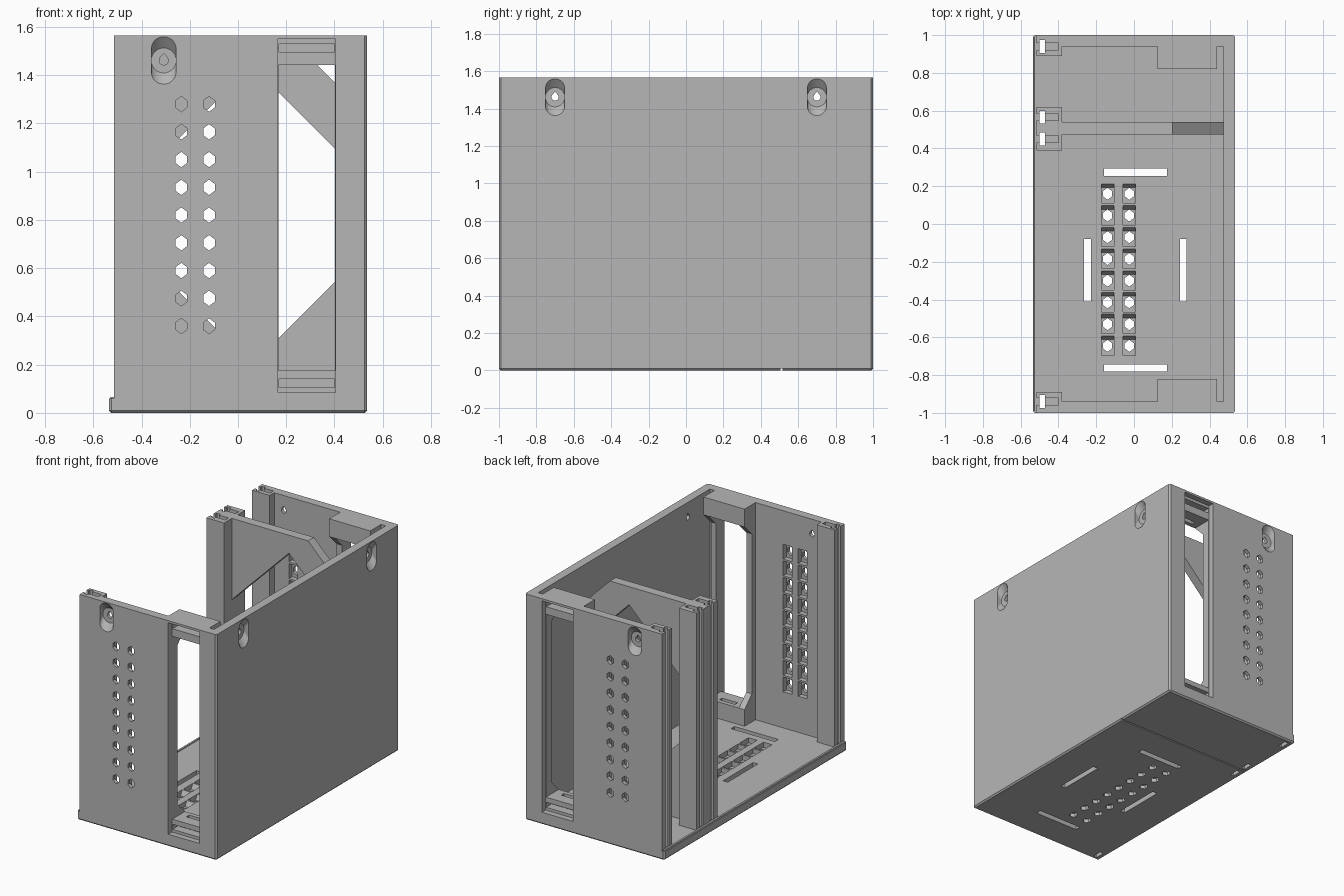
import bpy, bmesh, math

cube = bpy.data.objects.get("Cube")
if cube:
    bpy.data.objects.remove(cube, do_unlink=True)

GREY = (0.47, 0.47, 0.47, 1)
mat = bpy.data.materials.new("light_grey_plastic")
mat.use_nodes = True
mat.diffuse_color = GREY
mat.node_tree.nodes["Principled BSDF"].inputs["Base Color"].default_value = GREY

TOP, BASE, WALL = 1.565, 0.06, 0.06
LEFT, RIGHT = -0.515, 0.535


def ring(axis, pts, d):
    """Place a 2D outline on a plane across the given axis."""
    if axis == "x":
        return [(d, u, v) for u, v in pts]
    if axis == "y":
        return [(u, d, v) for u, v in pts]
    return [(u, v, d) for u, v in pts]


def loft(bm, a, b):
    """Closed solid between two outlines with equal point counts."""
    va, vb = [bm.verts.new(p) for p in a], [bm.verts.new(p) for p in b]
    bm.faces.new(va)
    bm.faces.new(vb[::-1])
    for i in range(len(va)):
        j = (i + 1) % len(va)
        bm.faces.new((va[j], va[i], vb[i], vb[j]))


def prism(bm, axis, pts, d0, d1):
    loft(bm, ring(axis, pts, d0), ring(axis, pts, d1))


def rect(u0, u1, v0, v1):
    return [(u0, v0), (u1, v0), (u1, v1), (u0, v1)]


def box(bm, x0, x1, y0, y1, z0, z1):
    prism(bm, "z", rect(x0, x1, y0, y1), z0, z1)


def finish(bm, name):
    bmesh.ops.recalc_face_normals(bm, faces=bm.faces[:])
    mesh = bpy.data.meshes.new(name)
    bm.to_mesh(mesh)
    bm.free()
    mesh.materials.append(mat)
    ob = bpy.data.objects.new(name, mesh)
    bpy.context.collection.objects.link(ob)
    return ob


def cut(ob, cutter):
    """Subtract a cutter and bake the result."""
    mod = ob.modifiers.new("cut", "BOOLEAN")
    mod.operation, mod.solver, mod.object = "DIFFERENCE", "EXACT", cutter
    mod.use_self = True
    deps = bpy.context.evaluated_depsgraph_get()
    deps.update()
    baked = bpy.data.meshes.new_from_object(ob.evaluated_get(deps))
    ob.modifiers.clear()
    ob.data = baked


def vent(bm, axis, u, v, outer, inner):
    """Pointed hole with a wider pocket, sloped at one end, on the inside."""
    s = 1 if inner > outer else -1
    w, h = 0.024, 0.032
    hexa = [(0, h), (w, 0.014), (w, -0.014), (0, -h), (-w, -0.014), (-w, 0.014)]
    prism(bm, axis, [(u + a, v + b) for a, b in hexa], outer - s * 0.1, inner + s * 0.01)
    p = 0.033
    deep, wide = inner - s * 0.035, inner + s * 0.005
    loft(bm, ring(axis, rect(u - p, u + p, v - 0.05, v + 0.033), deep),
         ring(axis, rect(u - p, u + p, v - 0.05, v + 0.055), wide))


def screw_recess(bm, axis, u, outer, s):
    """Round seat that flares up and down, with a teardrop hole; s points outwards."""
    n, r, z = 24, 0.052, 1.461
    angles = [(i + 0.5) * 2 * math.pi / n for i in range(n)]
    seat = [(u + r * math.cos(a), z + r * math.sin(a)) for a in angles]
    flare = [(u + r * math.cos(a), z + r * math.sin(a) + math.copysign(0.049, math.sin(a)))
             for a in angles]
    loft(bm, ring(axis, seat, outer - s * 0.035), ring(axis, flare, outer + s * 0.002))
    drop = [(u + 0.019 * math.cos(a), z + 0.019 * math.sin(a)) for a in
            [math.radians(d) for d in range(135, 406, 30)]]
    drop.append((u, z + 0.03))
    prism(bm, axis, drop, outer - s * 0.1, outer + s * 0.05)


# Cutters: rail slots that run down the open edge
SLOTS = (-0.94, 0.45, 0.565, 0.94)
bm = bmesh.new()
for y in SLOTS:
    box(bm, -0.499, -0.472, y - 0.034, y + 0.034, -0.1, TOP + 0.1)
    box(bm, -0.48, -0.40, y - 0.018, y + 0.018, BASE, TOP + 0.1)
    box(bm, -0.60, -0.49, y - 0.018, y + 0.018, BASE, TOP + 0.1)
rail_cutter = finish(bm, "rail_cutter")

# Cutters: tall end windows with stepped ends
bm = bmesh.new()
for s in (-1, 1):
    def ybox(x0, x1, y0, y1, z0, z1):
        box(bm, x0, x1, min(s * y0, s * y1), max(s * y0, s * y1), z0, z1)
    ybox(0.168, 0.402, 0.7, 1.1, 0.175, 1.442)
    ybox(0.165, 0.405, 0.96, 1.1, 0.085, 1.55)
    ybox(0.17, 0.4, 0.90, 1.1, 0.105, 0.14)
    ybox(0.17, 0.4, 0.90, 1.1, 1.495, 1.53)
    ybox(0.22, 0.34, 0.85, 0.88, 0.12, 1.5)
window_cutter = finish(bm, "window_cutter")

# Cutters: wall vents and screw seats
bm = bmesh.new()
for s in (-1, 1):
    for x in (-0.235, -0.12):
        for i in range(9):
            vent(bm, "y", x, 0.36 + i * 0.115, s, s * (1 - WALL))
    screw_recess(bm, "y", -0.308, s, s)
    screw_recess(bm, "x", s * 0.7, RIGHT, 1)
wall_cutter = finish(bm, "wall_cutter")

# Cutters: floor vents, long slots and the underside seam
bm = bmesh.new()
for x in (-0.14, -0.025):
    for i in range(8):
        vent(bm, "z", x, -0.645 + i * 0.115, 0, BASE)
for y in (-0.763, 0.274):
    box(bm, -0.16, 0.175, y - 0.019, y + 0.019, -0.1, 0.2)
for x in (-0.246, 0.261):
    box(bm, x - 0.018, x + 0.018, -0.41, -0.08, -0.1, 0.2)
box(bm, -0.7, 0.7, 0.505, 0.515, -0.1, 0.01)
floor_cutter = finish(bm, "floor_cutter")

# Floor plate with chamfered outer edges
bm = bmesh.new()
box(bm, -0.535, RIGHT, -1, 1, 0, BASE)
edges = [e for e in bm.edges if not all(v.co.z > 0.01 for v in e.verts)]
bmesh.ops.bevel(bm, geom=edges, offset=0.01, segments=1, affect="EDGES")
floor = finish(bm, "floor")
cut(floor, floor_cutter)
cut(floor, rail_cutter)

# Low lip along the open side
bm = bmesh.new()
prism(bm, "y", [(-0.535, 0.05), (LEFT, 0.05), (LEFT, 0.066), (-0.528, 0.066)], -0.99, 0.99)
finish(bm, "floor_lip")

# Three walls in one U-shaped shell
bm = bmesh.new()
c, inner_x, inner_y = 0.01, RIGHT - WALL, 1 - WALL
half = [(LEFT, inner_y), (LEFT, 1), (RIGHT - c, 1), (RIGHT, 1 - c)]
plan = half + [(x, -y) for x, y in half[::-1]] + [(inner_x, -inner_y), (inner_x, inner_y)]
prism(bm, "z", plan, BASE, TOP)
shell = finish(bm, "wall_shell")
for cutter in (wall_cutter, window_cutter, rail_cutter):
    cut(shell, cutter)

# Window frames with thick ends, inside the end walls
for s, name in ((-1, "front_window_frame"), (1, "back_window_frame")):
    bm = bmesh.new()
    side = [(0.94, BASE), (0.82, BASE), (0.82, 0.175), (0.90, 0.255),
            (0.90, 1.362), (0.82, 1.442), (0.82, TOP), (0.94, TOP)]
    prism(bm, "x", [(s * y, z) for y, z in side], 0.125, 0.44)
    cut(finish(bm, name), window_cutter)

# Rail posts at the end walls and on the divider
for name, y0, y1 in (("front_post", -0.94, -0.89), ("back_post", 0.89, 0.94),
                     ("divider_post", 0.39, 0.62)):
    bm = bmesh.new()
    box(bm, LEFT, -0.38, y0, y1, BASE, TOP)
    cut(finish(bm, name), rail_cutter)

# Divider with a large angled opening
bm = bmesh.new()
prism(bm, "y", [(-0.38, 1.002), (0.058, 1.44), (0.5, 0.998),
                (0.5, 0.642), (0.058, 0.2), (-0.38, 0.638)], 0.3, 0.7)
opening_cutter = finish(bm, "opening_cutter")
bm = bmesh.new()
prism(bm, "y", [(-0.39, BASE), (inner_x, BASE), (inner_x, 1.295), (0.205, TOP), (-0.39, TOP)],
      0.475, 0.54)
cut(finish(bm, "divider"), opening_cutter)

# Remove the cutters
for ob in (rail_cutter, window_cutter, wall_cutter, floor_cutter, opening_cutter):
    bpy.data.objects.remove(ob, do_unlink=True)
